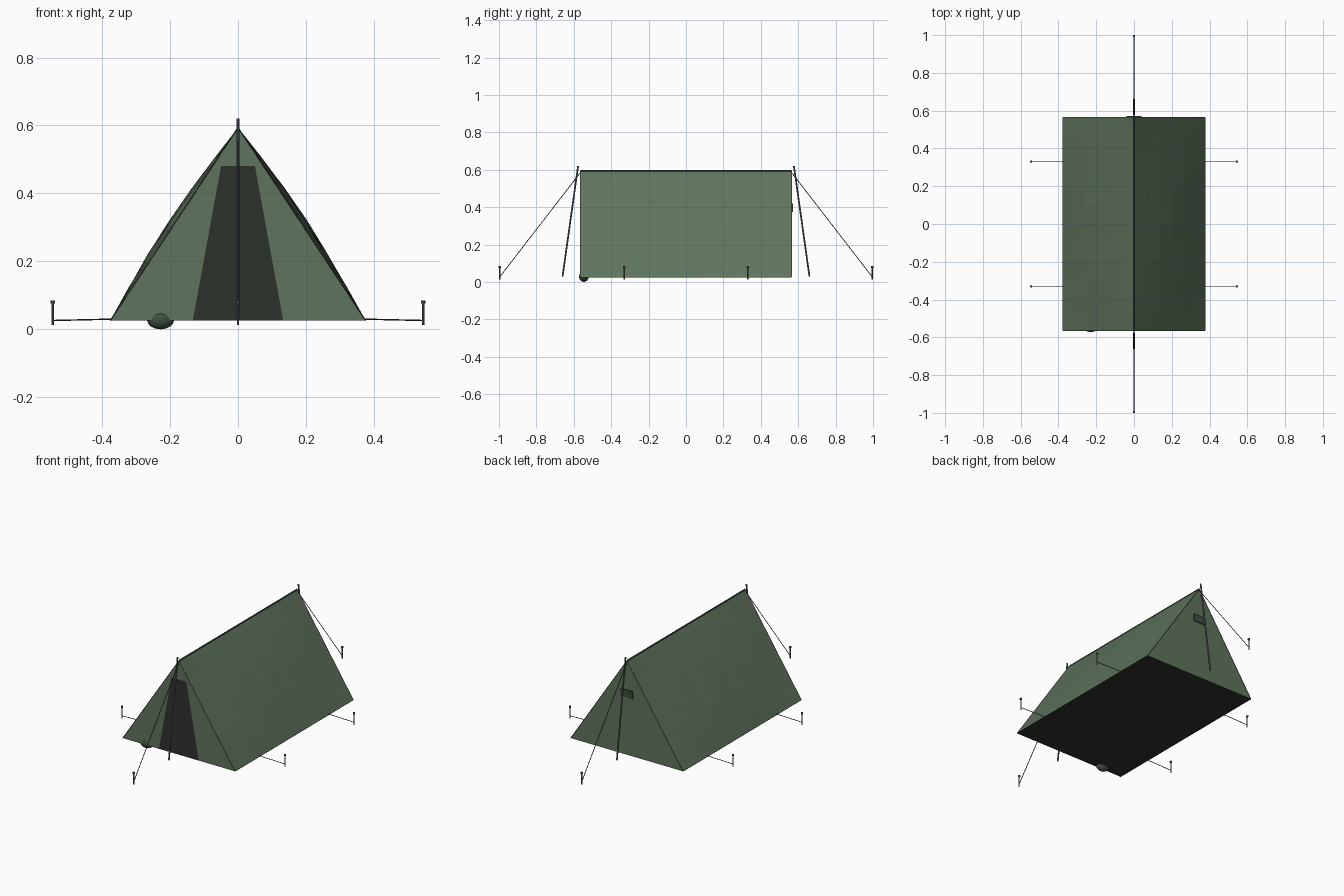
import bpy, bmesh, math, random
from mathutils import Vector

if "Cube" in bpy.data.objects:
    bpy.data.objects.remove(bpy.data.objects["Cube"])

random.seed(4)
W, L, Z0, Z1 = 0.376, 0.565, 0.026, 0.594   # half width, half length, floor and ridge height


def material(name, r, g, b):
    m = bpy.data.materials.new(name)
    m.diffuse_color = (r, g, b, 1)
    m.use_nodes = True
    m.node_tree.nodes["Principled BSDF"].inputs["Base Color"].default_value = m.diffuse_color
    return m


canvas = material("green_canvas", 0.115, 0.175, 0.11)
dark = material("dark_cloth", 0.026, 0.032, 0.025)
seam = material("seam_green", 0.05, 0.075, 0.05)
metal = material("grey_metal", 0.12, 0.125, 0.13)
cord = material("dark_cord", 0.04, 0.043, 0.04)


def mesh_object(name, verts, faces, mat):
    me = bpy.data.meshes.new(name)
    me.from_pydata(verts, [], faces)
    me.materials.append(mat)
    ob = bpy.data.objects.new(name, me)
    bpy.context.collection.objects.link(ob)
    return ob


def rod(name, a, b, r, mat, sides=8):
    a, b = Vector(a), Vector(b)
    d = b - a
    bpy.ops.mesh.primitive_cylinder_add(vertices=sides, radius=r, depth=d.length, location=(a + b) / 2)
    ob = bpy.context.object
    ob.rotation_euler = d.to_track_quat('Z', 'Y').to_euler()
    ob.name = name
    ob.data.materials.append(mat)
    bpy.ops.object.shade_smooth_by_angle()
    return ob


def stake(name, x, y):
    rod(name, (x, y, 0.012), (x, y, 0.078), 0.0035, metal)
    rod(name + "_head", (x, y, 0.076), (x, y, 0.085), 0.0065, metal)


# Roof slopes, billowing slightly outwards with small wrinkles
NU, NV = 12, 6
for side, label in ((-1, "left"), (1, "right")):
    normal = Vector((side * (Z1 - Z0), 0, W)).normalized()
    verts, faces = [], []
    for j in range(NV + 1):
        for i in range(NU + 1):
            u, v = i / NU, j / NV
            p = Vector((side * W * (1 - v), -L + 2 * L * u, Z0 + (Z1 - Z0) * v))
            bulge = math.sin(math.pi * u) * math.sin(math.pi * v)
            p += normal * bulge * (0.017 + random.uniform(-0.002, 0.002))
            verts.append(p)
    for j in range(NV):
        for i in range(NU):
            a = j * (NU + 1) + i
            q = (a, a + 1, a + NU + 2, a + NU + 1)
            faces.append(q if side > 0 else q[::-1])
    mesh_object(label + "_roof", verts, faces, canvas)

# Floor and rear wall
mesh_object("floor", [(-W, -L, Z0), (-W, L, Z0), (W, L, Z0), (W, -L, Z0)], [(0, 1, 2, 3)], dark)
mesh_object("rear_wall", [(-W, L, Z0), (0, L, Z1), (W, L, Z0)], [(0, 1, 2)], canvas)

# Front wall around the trapezoid doorway
D0, D1, DZ = 0.133, 0.05, 0.48
mesh_object("front_wall",
            [(-W, -L, Z0), (-D0, -L, Z0), (-D1, -L, DZ), (0, -L, Z1),
             (D1, -L, DZ), (D0, -L, Z0), (W, -L, Z0)],
            [(0, 1, 2, 3), (2, 4, 3), (3, 4, 5, 6)], canvas)
mesh_object("doorway", [(-D0, -L, Z0), (D0, -L, Z0), (D1, -L, DZ), (-D1, -L, DZ)], [(0, 1, 2, 3)], dark)

# Seams along the ridge and the edges
rod("ridge_seam", (0, -L, Z1), (0, L, Z1), 0.004, seam)
for s in (-1, 1):
    rod("base_seam", (s * W, -L, Z0), (s * W, L, Z0), 0.0015, seam, 6)
    for e in (-1, 1):
        rod("slope_seam", (s * W, e * L, Z0), (0, e * L, Z1), 0.0015, seam, 6)

# Rear vent
bpy.ops.mesh.primitive_cube_add(size=1, location=(0, L + 0.002, 0.397))
vent = bpy.context.object
vent.name = "rear_vent"
vent.scale = (0.08, 0.008, 0.045)
vent.data.materials.append(seam)

# Small rolled bundle by the door
bpy.ops.mesh.primitive_uv_sphere_add(segments=16, ring_count=8, radius=1, location=(-0.228, -0.546, 0.028))
bundle = bpy.context.object
bundle.name = "bundle"
bundle.scale = (0.04, 0.026, 0.028)
bundle.data.materials.append(seam)
bpy.ops.object.shade_smooth_by_angle()

# Poles, guy lines and stakes
for e, label in ((-1, "front"), (1, "rear")):
    rod(label + "_pole", (0, e * 0.66, 0.03), (0, e * 0.577, 0.62), 0.0045, metal)
    rod(label + "_guy_line", (0, e * 0.567, 0.582), (0, e * 0.995, 0.028), 0.002, cord, 6)
    stake(label + "_stake", 0, e * 0.995)
    for s in (-1, 1):
        rod("side_guy_line", (s * (W - 0.004), e * 0.33, 0.03), (s * 0.545, e * 0.33, 0.026), 0.002, cord, 6)
        stake("side_stake", s * 0.545, e * 0.33)
